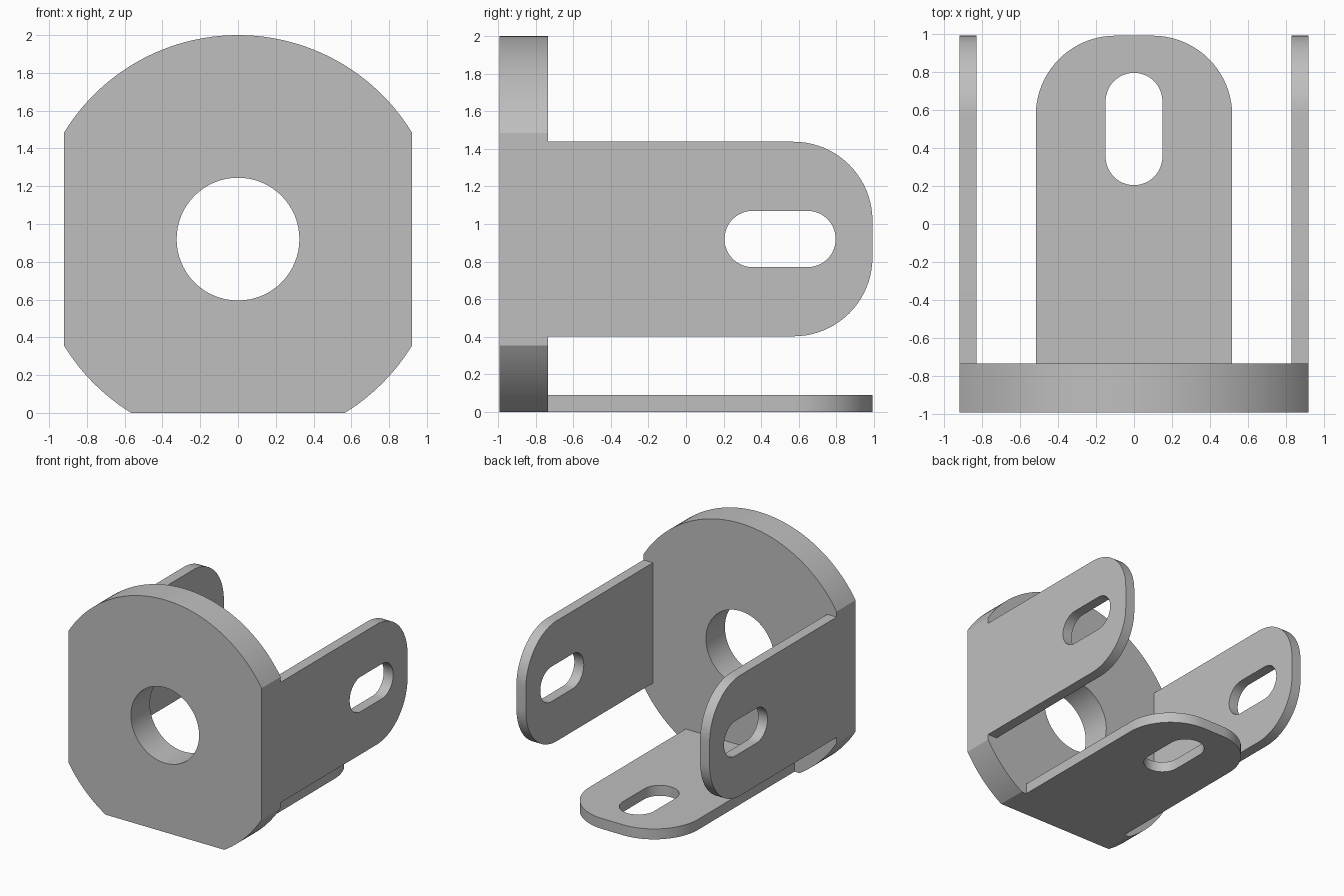
import bpy, bmesh, math

cube = bpy.data.objects.get("Cube")
if cube:
    bpy.data.objects.remove(cube, do_unlink=True)

steel = bpy.data.materials.new("plain grey")
steel.use_nodes = True
grey = (0.52, 0.52, 0.52, 1)
steel.diffuse_color = grey
steel.node_tree.nodes["Principled BSDF"].inputs["Base Color"].default_value = grey

# Main dimensions
HALF = 0.92              # half width, also the height of the hole axis
RADIUS = 1.08            # rounded outline of the face plate
FRONT, BACK, END = -0.993, -0.735, 0.993
TAB_HALF, TAB_THICK, CORNER = 0.518, 0.09, 0.42
SLOT_R, SLOT_NEAR, SLOT_FAR = 0.15, 0.205, 0.797


def arc(cx, cy, r, start, end, n):
    """Points along an arc, angles in radians."""
    return [(cx + r * math.cos(start + (end - start) * i / n),
             cy + r * math.sin(start + (end - start) * i / n)) for i in range(n + 1)]


def pierced_plate(name, loops, d0, d1, place):
    """Extrude an outline with holes from depth d0 to d1, mapped by place(u, v, d)."""
    bm = bmesh.new()
    rims = ([], [])
    for loop in loops:
        low, high = [[bm.verts.new(place(u, v, d)) for u, v in loop] for d in (d0, d1)]
        for i in range(len(loop)):
            a, b = low[i - 1], low[i]
            c, d = high[i], high[i - 1]
            bm.faces.new((a, b, c, d))
            rims[0].append(bm.edges.get((a, b)))
            rims[1].append(bm.edges.get((c, d)))
    for rim in rims:
        bmesh.ops.triangle_fill(bm, edges=rim, use_beauty=True)
    bmesh.ops.recalc_face_normals(bm, faces=bm.faces[:])
    mesh = bpy.data.meshes.new(name)
    bm.to_mesh(mesh)
    bm.free()
    mesh.materials.append(steel)
    for p in mesh.polygons:
        p.use_smooth = True
    mesh.set_sharp_from_angle(angle=math.radians(25))
    obj = bpy.data.objects.new(name, mesh)
    bpy.context.collection.objects.link(obj)
    return obj


# Face plate: disc cut flat on both sides and underneath, with a round bore
side = math.acos(HALF / RADIUS)
under = math.asin(HALF / RADIUS)
outline = (arc(0, 0, RADIUS, side, math.pi - side, 48)
           + arc(0, 0, RADIUS, math.pi + side, math.pi + under, 12)
           + arc(0, 0, RADIUS, -under, -side, 12))
bore = arc(0, 0, 0.325, 0, math.tau, 64)[:-1]
pierced_plate("face_plate", [outline, bore], FRONT, BACK,
              lambda u, v, d: (u, d, v + HALF))

# Tab profile: rounded free end and a lengthwise slot
flat, straight = TAB_HALF - CORNER, END - CORNER
tab = ([(-TAB_HALF, BACK), (TAB_HALF, BACK)]
       + arc(flat, straight, CORNER, 0, math.pi / 2, 20)
       + arc(-flat, straight, CORNER, math.pi / 2, math.pi, 20))
slot = (arc(0, SLOT_FAR - SLOT_R, SLOT_R, 0, math.pi, 24)
        + arc(0, SLOT_NEAR + SLOT_R, SLOT_R, math.pi, math.tau, 24))

# Three mounting tabs reaching back from the plate
pierced_plate("bottom_tab", [tab, slot], 0, TAB_THICK, lambda u, v, d: (u, v, d))
for name, s in (("left_tab", 1), ("right_tab", -1)):
    pierced_plate(name, [tab, slot], HALF - TAB_THICK, HALF,
                  lambda u, v, d: (s * d, v, u + HALF))
